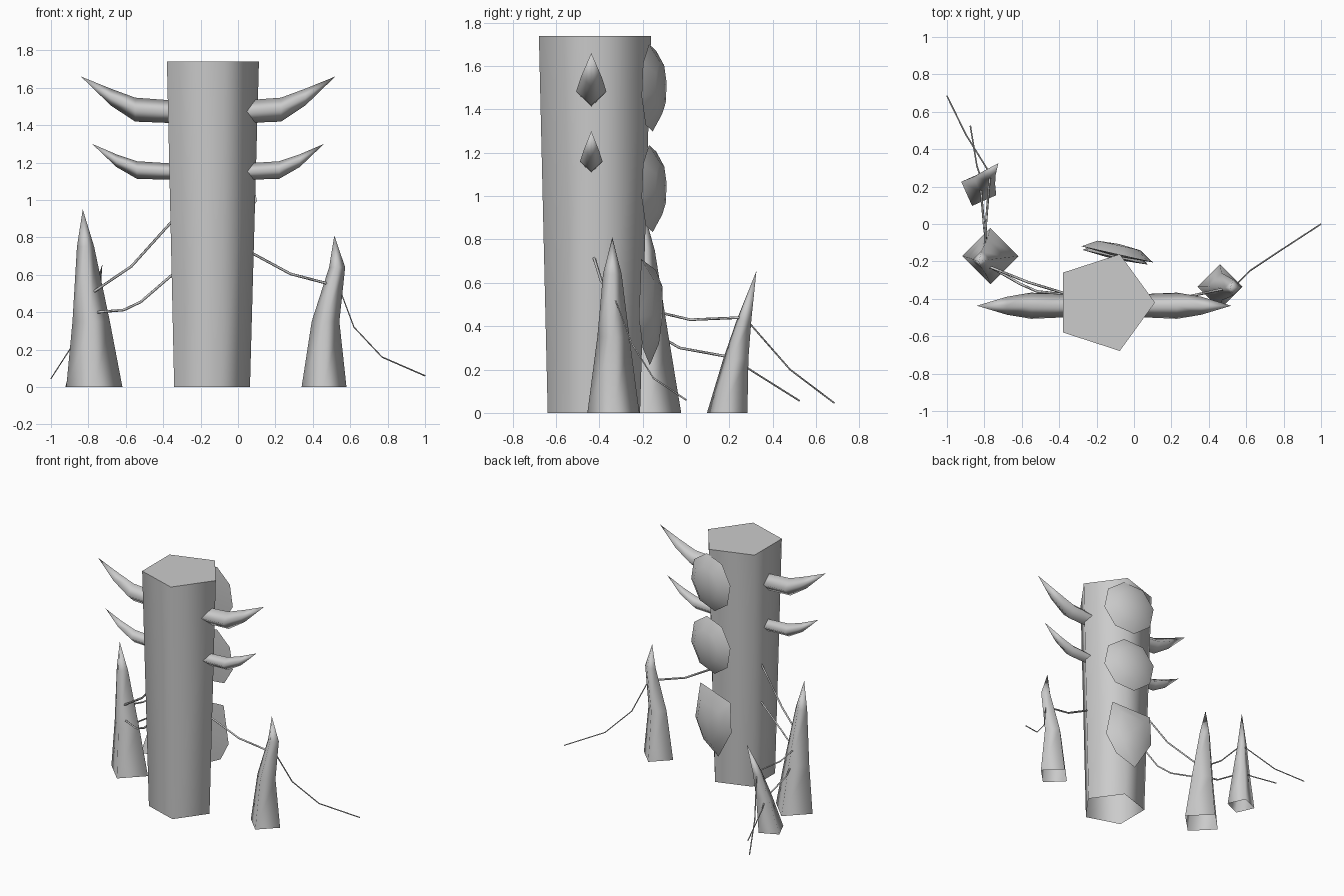
import bpy, bmesh
from math import cos, sin, pi, radians
from mathutils import Vector

if "Cube" in bpy.data.objects:
    bpy.data.objects.remove(bpy.data.objects["Cube"], do_unlink=True)

stone = bpy.data.materials.new("stone_grey")
stone.use_nodes = True
GREY = (0.6, 0.6, 0.6, 1)
stone.diffuse_color = GREY
stone.node_tree.nodes["Principled BSDF"].inputs["Base Color"].default_value = GREY

X, Y, Z = Vector((1, 0, 0)), Vector((0, 1, 0)), Vector((0, 0, 1))


def finish(name, bm, angle=180):
    """Turn a bmesh into a smooth object with edges over the angle kept sharp."""
    bmesh.ops.remove_doubles(bm, verts=bm.verts, dist=0.0005)
    bmesh.ops.recalc_face_normals(bm, faces=bm.faces)
    for f in bm.faces:
        f.smooth = True
    for e in bm.edges:
        if len(e.link_faces) == 2:
            e.smooth = e.calc_face_angle(0) < radians(angle)
    mesh = bpy.data.meshes.new(name)
    bm.to_mesh(mesh)
    bm.free()
    mesh.materials.append(stone)
    obj = bpy.data.objects.new(name, mesh)
    bpy.context.collection.objects.link(obj)
    return obj


def bridge(bm, rings):
    """Join neighbouring rings of points with quads."""
    loops = [[bm.verts.new(p) for p in ring] for ring in rings]
    n = len(loops[0])
    for lo, hi in zip(loops, loops[1:]):
        for i in range(n):
            j = (i + 1) % n
            bm.faces.new((lo[i], lo[j], hi[j], hi[i]))
    return loops


def loft(name, sections, a, b, sides=4, turn=0, cap=False, angle=180):
    """Tapered form through sections of (x, y, z, radius along a, radius along b)."""
    bm = bmesh.new()
    rings = []
    for x, y, z, ra, rb in sections:
        ts = [turn + 2 * pi * i / sides for i in range(sides)]
        rings.append([Vector((x, y, z)) + a * ra * cos(t) + b * rb * sin(t) for t in ts])
    loops = bridge(bm, rings)
    if cap:
        bm.faces.new(loops[-1])
    return finish(name, bm, angle)


# Pillar: five sides, wider at the flat top
CX = -0.16
loft("pillar", [(CX, -0.425, 0, 0.224, 0.224), (CX, -0.42, 1.74, 0.272, 0.272)],
     X, Y, sides=5, cap=True, angle=80)

# Horns: two curved pairs mirrored across the pillar axis
horns = {
    "upper": [(0.16, 1.47, 0.06, 0.06), (0.39, 1.483, 0.07, 0.064),
              (0.52, 1.55, 0.048, 0.045), (0.68, 1.66, 0, 0)],
    "lower": [(0.16, 1.15, 0.045, 0.043), (0.38, 1.16, 0.052, 0.047),
              (0.49, 1.21, 0.036, 0.034), (0.62, 1.30, 0, 0)],
}
for level, secs in horns.items():
    for side, s in (("left", 1), ("right", -1)):
        loft(f"{level}_{side}_horn", [(CX + s * d, -0.437, z, ry, rz) for d, z, ry, rz in secs], Y, Z)

# Stalagmites: bent four-sided spikes, open underneath
spikes = {
    "right_stalagmite": (0, [(-0.768, -0.172, 0, 0.15), (-0.785, -0.18, 0.35, 0.1),
                             (-0.815, -0.19, 0.75, 0.046), (-0.83, -0.2, 0.95, 0)]),
    "left_stalagmite": (0, [(0.46, -0.335, 0, 0.12), (0.468, -0.335, 0.35, 0.074),
                            (0.53, -0.34, 0.64, 0.043), (0.515, -0.34, 0.81, 0)]),
    "back_stalagmite": (-21, [(-0.83, 0.19, 0, 0.1), (-0.80, 0.23, 0.25, 0.062),
                              (-0.775, 0.268, 0.43, 0.036), (-0.725, 0.325, 0.655, 0)]),
}
for name, (turn, secs) in spikes.items():
    loft(name, [(x, y, z, r, r) for x, y, z, r in secs], X, Y, turn=radians(turn))

# Domed plates up the back of the pillar
U = Vector((-0.975, 0.22, 0))
N = Vector((0.22, 0.975, 0))


def plate(name, centre, outline):
    bm = bmesh.new()
    c = Vector(centre)
    shells = ((0, -0.012), (1, 0), (0.6, 0.048), (0, 0.056))
    rings = [[c + N * h + (U * u + Z * v) * k for u, v in outline] for k, h in shells]
    bridge(bm, rings)
    finish(name, bm, 80)


octagon = [(0.2 * cos(t), 0.205 * sin(t)) for t in (pi / 4 * i + 0.2 for i in range(8))]
plate("upper_plate", (-0.09, -0.162, 1.5), octagon)
plate("middle_plate", (-0.09, -0.162, 1.035), octagon)
plate("lower_plate", (-0.10, -0.178, 0.47),
      [(-0.13, 0.24), (0.17, 0.19), (0.18, -0.03), (0.05, -0.25), (-0.1, -0.17), (-0.18, -0.03)])


# Thin roots strung between the pillar, the stalagmites and the ground
def root(name, thickness, points):
    curve = bpy.data.curves.new(name, "CURVE")
    curve.dimensions = "3D"
    curve.bevel_depth = thickness
    curve.bevel_resolution = 0
    spline = curve.splines.new("POLY")
    spline.points.add(len(points) - 1)
    for p, co in zip(spline.points, points):
        p.co = (*co, 1)
    curve.materials.append(stone)
    bpy.context.collection.objects.link(bpy.data.objects.new(name, curve))


root("left_root", 0.007, [(0.04, -0.43, 0.735), (0.28, -0.39, 0.605), (0.49, -0.345, 0.55)])
root("left_ground_root", 0.004, [(0.53, -0.34, 0.56), (0.62, -0.25, 0.32), (0.77, -0.15, 0.16), (1, 0, 0.06)])
root("right_upper_root", 0.007, [(-0.34, -0.38, 0.9), (-0.57, -0.31, 0.645), (-0.77, -0.23, 0.51)])
root("right_lower_root", 0.007, [(-0.34, -0.38, 0.61), (-0.52, -0.36, 0.455), (-0.61, -0.32, 0.412), (-0.75, -0.24, 0.4)])
root("back_upper_root", 0.006, [(-0.8, -0.15, 0.47), (-0.79, 0.02, 0.43), (-0.77, 0.26, 0.44)])
root("back_lower_root", 0.006, [(-0.78, -0.15, 0.37), (-0.8, -0.03, 0.3), (-0.82, 0.2, 0.258)])
root("back_upper_ground_root", 0.004, [(-0.77, 0.27, 0.44), (-0.9, 0.48, 0.2), (-1, 0.685, 0.045)])
root("back_lower_ground_root", 0.004, [(-0.81, 0.22, 0.25), (-0.84, 0.31, 0.19), (-0.875, 0.525, 0.055)])
